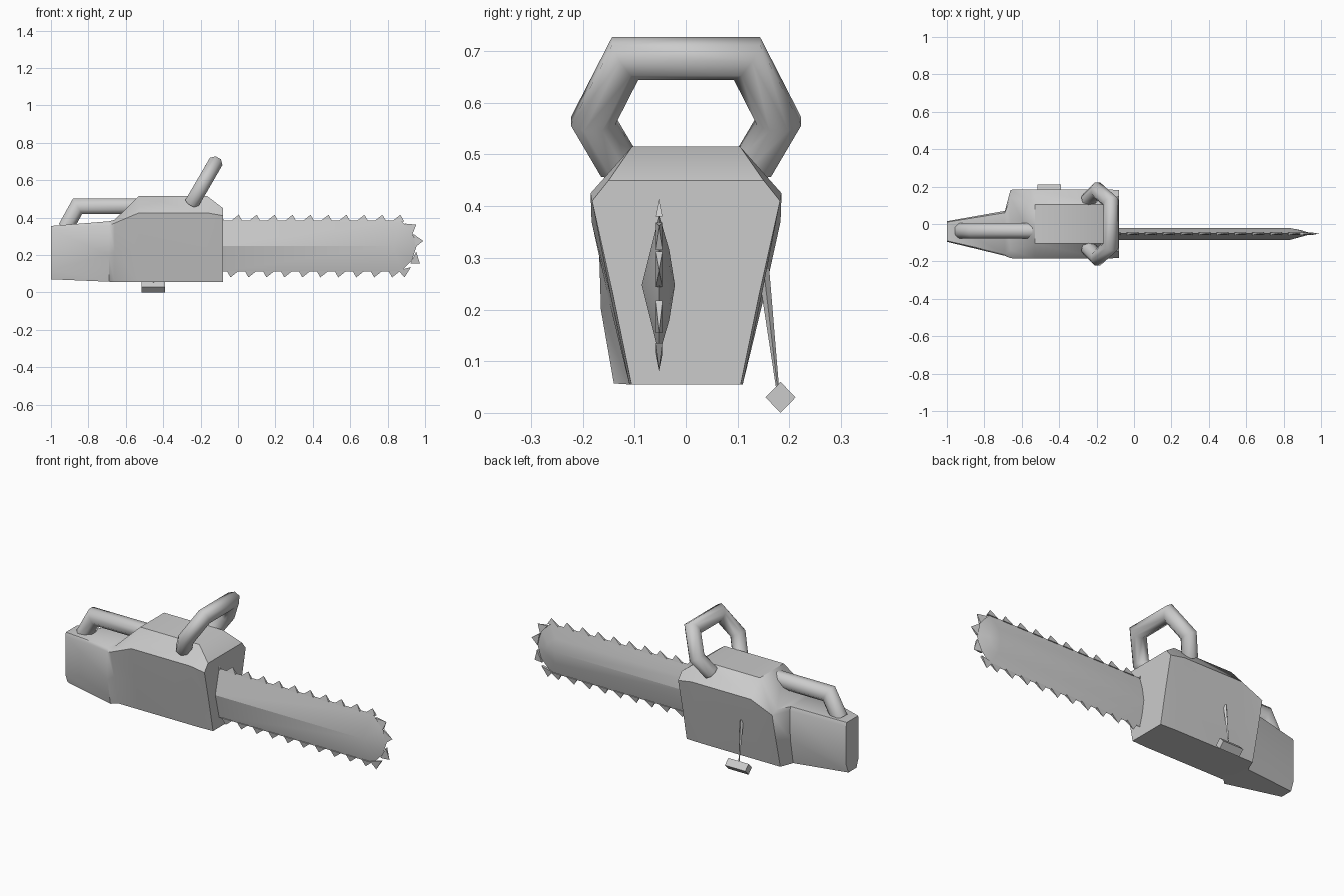
import bpy, bmesh, math
from mathutils import Vector

if "Cube" in bpy.data.objects:
    bpy.data.objects.remove(bpy.data.objects["Cube"])


def finish(name, bm, angle=40):
    bmesh.ops.remove_doubles(bm, verts=bm.verts[:], dist=1e-5)
    bmesh.ops.recalc_face_normals(bm, faces=bm.faces[:])
    mesh = bpy.data.meshes.new(name)
    bm.to_mesh(mesh)
    bm.free()
    ob = bpy.data.objects.new(name, mesh)
    bpy.context.collection.objects.link(ob)
    bpy.ops.object.select_all(action='DESELECT')
    ob.select_set(True)
    bpy.context.view_layer.objects.active = ob
    bpy.ops.object.shade_smooth_by_angle(angle=math.radians(angle))
    return ob


def loft(name, rings, closed=True, angle=40):
    """Skin between rings of equal point count; closed rings get end caps."""
    bm = bmesh.new()
    vs = [[bm.verts.new(p) for p in r] for r in rings]
    n = len(rings[0])
    for a, b in zip(vs, vs[1:]):
        for i in range(n if closed else n - 1):
            j = (i + 1) % n
            bm.faces.new((a[i], a[j], b[j], b[i]))
    if closed:
        bm.faces.new(vs[0])
        bm.faces.new(vs[-1])
    return finish(name, bm, angle)


def tube(name, path, normal, radius, sides=8):
    """Mitred tube along a planar path."""
    pts = [Vector(p) for p in path]
    n = Vector(normal).normalized()
    rings = []
    for i, p in enumerate(pts):
        d0 = (p - pts[max(i - 1, 0)]).normalized()
        d1 = (pts[min(i + 1, len(pts) - 1)] - p).normalized()
        s = [d.cross(n) for d in (d0, d1) if d.length > 0]
        m = sum(s, Vector()).normalized()
        m = m / m.dot(s[0])
        rings.append([p + radius * (math.cos(a) * n + math.sin(a) * m)
                      for a in (2 * math.pi * (k + .5) / sides for k in range(sides))])
    return loft(name, rings, angle=50)


# Motor body: sections along x as (x, y centre, [(half width, z), ...])
main = [(.11, .055), (.147, .23), (.185, .425), (.105, .515)]
sections = [
    (-1.0, -.04, [(.035, .07), (.055, .12), (.055, .335), (.05, .355)]),
    (-.69, -.05, [(.09, .057), (.115, .2), (.12, .36), (.11, .38)]),
    (-.66, 0, [(.11, .055), (.15, .22), (.183, .37), (.14, .388)]),
    (-.53, 0, main),
    (-.165, 0, main),
    (-.08, 0, [(.106, .055), (.142, .23), (.182, .41), (.15, .45)]),
]
rings = []
for x, yc, half in sections:
    rings.append([(x, yc + w, z) for w, z in half] +
                 [(x, yc - w, z) for w, z in reversed(half)])
loft("motor_body", rings, angle=42)

# Front grip: tilted hoop over the body
side = [(-.245, .13, .48), (-.195, .18, .565), (-.125, .118, .686)]
hoop = side + [(x, -y, z) for x, y, z in reversed(side)]
tube("front_handle", hoop, (.12, 0, -.07), .042)

# Rear grip: bent bar from the tail to the body
tube("rear_handle", [(-.922, -.037, .345), (-.858, -.037, .46), (-.5, -.037, .46)],
     (0, 1, 0), .045)

# Guide bar: pointed lens section with a raised panel on the back
YC, ZC = -.052, .2475


def bar_loop(half, y):
    pts = half + [(x, -z) for x, z in reversed(half[:-1])]
    return [(x, y, ZC + z) for x, z in pts]


outer = [(-.12, .137), (.87, .137), (.93, .075), (.955, 0)]
panel = [(-.12, .068), (.83, .068), (.88, .035), (.89, 0)]
ridge = [(-.12, 0), (.83, 0), (.83, 0), (.83, 0)]
loft("guide_bar", [bar_loop(ridge, -.086), bar_loop(outer, YC),
                   bar_loop(panel, -.032), bar_loop(ridge, -.021)],
     closed=False, angle=12)

# Chain teeth: thin triangles leaning in the running direction
bm = bmesh.new()


def tooth(tip, out, height=.035, width=.064):
    o = Vector((out[0], 0, out[1])).normalized()
    t = Vector((o.z, 0, -o.x))
    p = Vector((tip[0], YC, tip[1]))
    base = p - o * height - t * .012
    y = Vector((0, .007, 0))
    corners = [base - t * width / 2 - y, base + t * width / 2 - y,
               base + t * width / 2 + y, base - t * width / 2 + y]
    vs = [bm.verts.new(c) for c in corners]
    top = bm.verts.new(p)
    for i in range(4):
        bm.faces.new((vs[i], vs[(i + 1) % 4], top))
    bm.faces.new(vs)


for k in range(11):
    tooth((-.092 + .096 * k, .415), (0, 1))
for k in range(10):
    tooth((-.04 + .096 * k, .08), (0, -1))
for tip, out in [((.953, .362), (.75, .65)), ((.99, .275), (1, .2)),
                 ((.972, .155), (.9, -.45)), ((.89, .08), (.25, -1))]:
    tooth(tip, out, .045, .07)
finish("chain_teeth", bm, 20)

# Starter cord and its square pull grip
cord_rings = []
for p, r in [((-.45, .15, .28), .011), ((-.452, .177, .05), .003)]:
    cord_rings.append([(p[0] + r * math.cos(a), p[1] + r * math.sin(a), p[2])
                       for a in (math.pi / 2 * k for k in range(4))])
loft("starter_cord", cord_rings)
loft("pull_grip", [[(x, .183 + .029 * math.cos(a), .03 + .03 * math.sin(a))
                    for a in (math.pi / 2 * k for k in range(4))]
                   for x in (-.515, -.39)])
